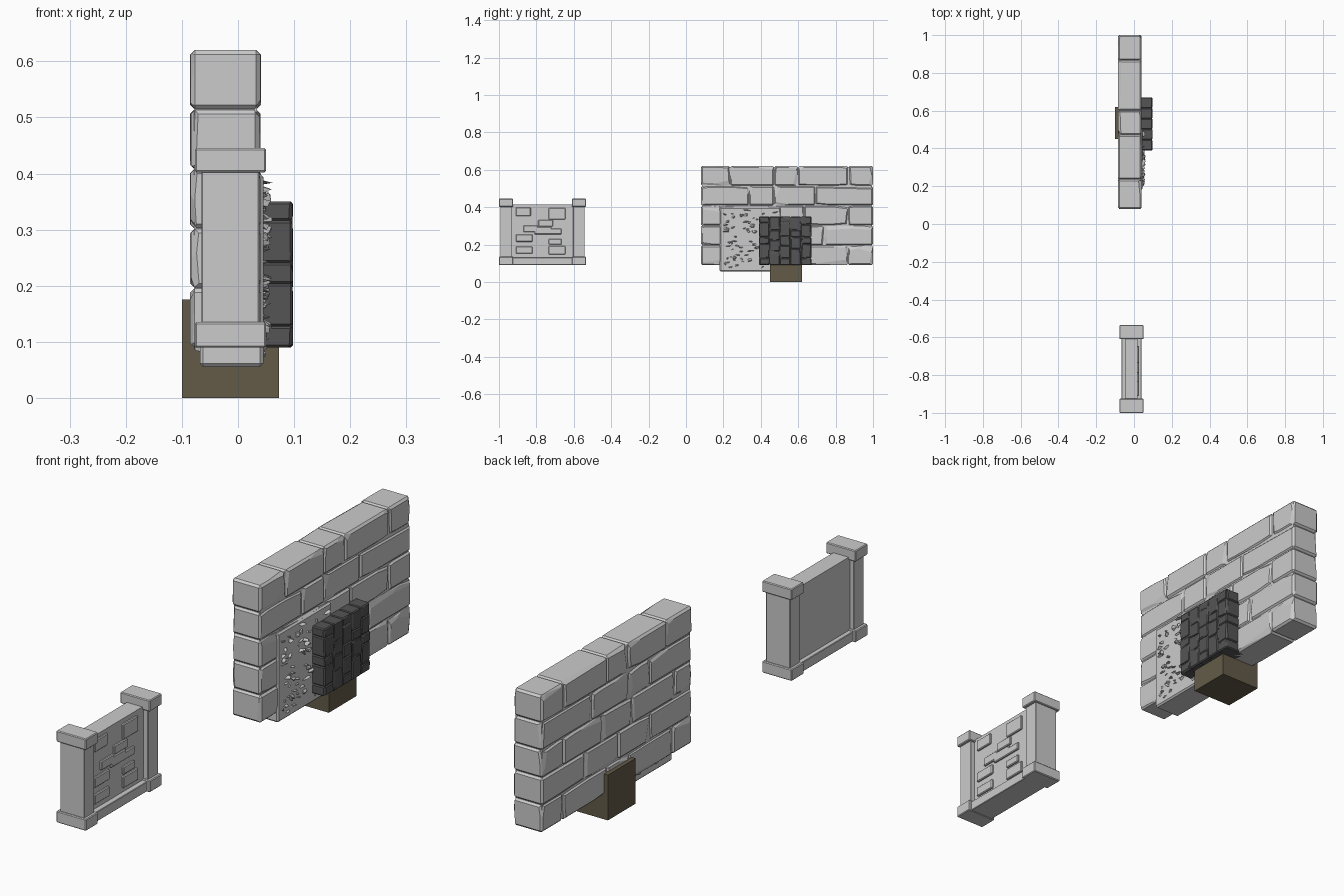
import bpy, bmesh, random
from mathutils import Vector

if "Cube" in bpy.data.objects:
    bpy.data.objects.remove(bpy.data.objects["Cube"])

random.seed(4)
R = random.uniform


def material(name, rgb):
    m = bpy.data.materials.new(name)
    m.diffuse_color = (*rgb, 1)
    m.use_nodes = True
    m.node_tree.nodes["Principled BSDF"].inputs["Base Color"].default_value = m.diffuse_color
    return m


def finish(bm, name, mat=None):
    bmesh.ops.recalc_face_normals(bm, faces=bm.faces[:])
    me = bpy.data.meshes.new(name)
    bm.to_mesh(me)
    bm.free()
    ob = bpy.data.objects.new(name, me)
    bpy.context.collection.objects.link(ob)
    if mat:
        me.materials.append(mat)
    return ob


def box_bm(lo, hi, bevel=0.0, segments=1):
    bm = bmesh.new()
    bmesh.ops.create_cube(bm, size=1)
    lo, hi = Vector(lo), Vector(hi)
    for v in bm.verts:
        v.co = Vector(lo[i] + (v.co[i] + 0.5) * (hi[i] - lo[i]) for i in range(3))
    if bevel:
        bmesh.ops.bevel(bm, geom=bm.edges[:], offset=bevel, segments=segments,
                        profile=0.5, affect='EDGES')
    return bm


def append(dst, src):
    me = bpy.data.meshes.new("temp")
    src.to_mesh(me)
    src.free()
    dst.from_mesh(me)
    bpy.data.meshes.remove(me)


def stone(lo, hi, bevel, chips):
    """Worn block: softened edges, then random planar chips knocked off."""
    bm = box_bm(lo, hi, bevel)
    lo, hi = Vector(lo), Vector(hi)
    mid, half = (lo + hi) / 2, (hi - lo) / 2
    for _ in range(chips):
        s = Vector(random.choice((-1, 1)) for _ in range(3))
        n = Vector((s.x * R(.3, 1), s.y * R(.1, .9), s.z * R(.1, 1)))
        n[random.choice((1, 2))] *= 0.12
        n.normalize()
        reach = max((v.co - mid).dot(n) for v in bm.verts)
        bmesh.ops.bisect_plane(bm, geom=bm.verts[:] + bm.edges[:] + bm.faces[:],
                               plane_co=mid + n * (reach - bevel * R(.2, .7)),
                               plane_no=n, clear_outer=True)
        bmesh.ops.holes_fill(bm, edges=[e for e in bm.edges if e.is_boundary])
    return bm


# Course joints as fractions of the wall length, bottom course first
COURSES = [(0, .13, .42, .565, .855, 1), (0, .28, .49, .715, 1),
           (0, .12, .40, .60, .855, 1), (0, .28, .425, .665, 1),
           (0, .17, .425, .565, .855, 1)]


def masonry(name, x0, x1, y0, y1, z0, z1, bevel, upright=False, mat=None):
    inset = bevel * 0.9
    bm = box_bm((x0 + inset, y0 + inset, z0 + inset), (x1 - inset, y1 - inset, z1 - inset))
    for r, joints in enumerate(COURSES):
        for a, b in zip(joints, joints[1:]):
            u = (r / 5, (r + 1) / 5) if upright else (a, b)
            w = (1 - b, 1 - a) if upright else (r / 5, (r + 1) / 5)
            lo = (x0 + R(0, .3) * bevel, y0 + u[0] * (y1 - y0), z0 + w[0] * (z1 - z0))
            hi = (x1 - R(0, .3) * bevel, y0 + u[1] * (y1 - y0), z0 + w[1] * (z1 - z0))
            append(bm, stone(lo, hi, bevel, 9))
    return finish(bm, name, mat)


# Stone wall and the dark upright brick panel
dark = material("dark_stone", (.09, .09, .09))
masonry("stone_wall", -.086, .041, .08, 1.0, .09, .62, .008)
masonry("dark_brick_panel", .0, .098, .39, .67, .09, .35, .004, True, dark)

# Rough rubble slab with jagged flakes on both faces
bm = stone((-.068, .18, .055), (.045, .51, .40), .006, 4)
for side, face, count in ((1, .043, 75), (-1, -.066, 45)):
    for _ in range(count):
        y, z = R(.205, .48), R(.075, .385)
        length, height, depth = R(.012, .028), R(.006, .015), R(.006, .02)
        flake = bmesh.new()
        slant = R(-.008, .008)
        for i in range(6):
            flake.verts.new((face - side * .006, y + R(-1, 1) * length,
                             z + R(-1, 1) * height))
        for i in range(3):
            flake.verts.new((face + side * depth * R(.5, 1), y + slant + R(-.6, .6) * length,
                             z + R(-.7, .5) * height))
        hull = bmesh.ops.convex_hull(flake, input=flake.verts[:])
        loose = [v for v in flake.verts if not v.link_faces]
        bmesh.ops.delete(flake, geom=loose, context='VERTS')
        append(bm, flake)
finish(bm, "rubble_slab")

# Brown block under the wall
finish(box_bm((-.10, .45, 0), (.073, .62, .175)), "brown_block",
       material("brown", (.125, .105, .066)))

# Low parapet: two posts with caps and bases
for tag, y0, y1 in (("near", -1.0, -.925), ("far", -.61, -.535)):
    finish(box_bm((-.065, y0 + .007, .12), (.038, y1 - .007, .42), .002), tag + "_post")
    finish(box_bm((-.077, y0, .402), (.05, y1, .445), .003), tag + "_post_cap")
    finish(box_bm((-.077, y0, .09), (.05, y1, .135), .003), tag + "_post_base")

# Parapet infill panel and plinth
finish(box_bm((-.048, -.94, .10), (.018, -.60, .413)), "parapet_panel")
finish(box_bm((-.066, -.94, .092), (.039, -.60, .130), .002), "parapet_plinth")

# Raised bricks on the panel face: centre y, centre z, width, height
for i, (y, z, w, h) in enumerate((
        (-.69, .365, .09, .06), (-.87, .375, .08, .045), (-.83, .285, .08, .035),
        (-.765, .275, .09, .04), (-.70, .27, .07, .03), (-.75, .315, .08, .035),
        (-.865, .235, .09, .04), (-.865, .17, .09, .038), (-.69, .17, .09, .045),
        (-.70, .215, .07, .03))):
    finish(box_bm((.005, y - w / 2, z - h / 2), (.026, y + w / 2, z + h / 2), .003),
           f"raised_brick_{i + 1}")
